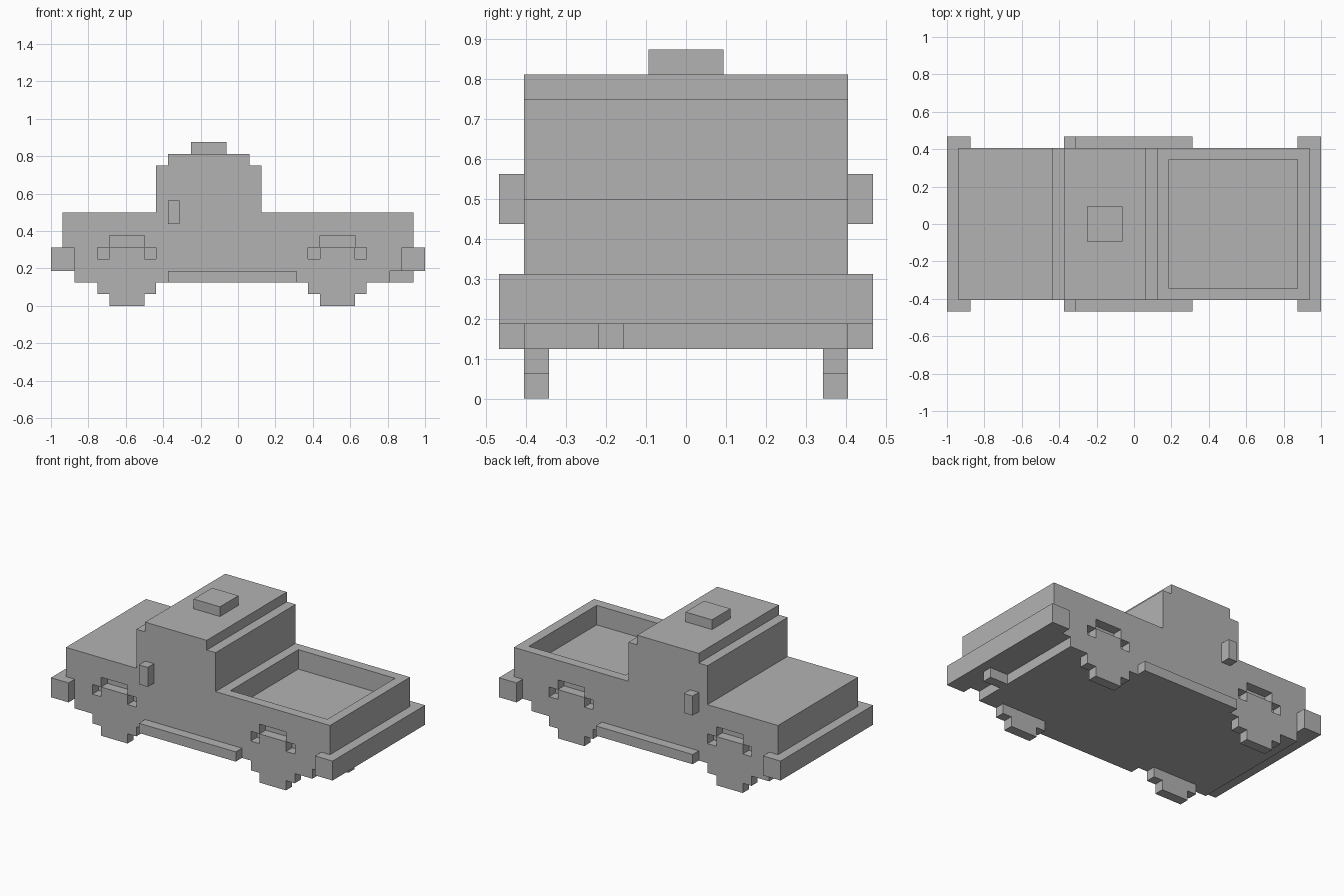
import bpy
import bmesh

U = 1 / 16  # one block
HALF = 6.5  # half width of the body, in blocks
OUTER = 7.5  # half width over bumpers, boards and mirrors

cube = bpy.data.objects.get("Cube")
if cube:
    bpy.data.objects.remove(cube, do_unlink=True)

grey = bpy.data.materials.new("plain grey")
grey.use_nodes = True
colour = (0.45, 0.45, 0.45, 1)
grey.diffuse_color = colour
grey.node_tree.nodes["Principled BSDF"].inputs["Base Color"].default_value = colour


def prism(name, profile, y0, y1):
    """Extrude a side profile (x, z in blocks) from y0 to y1."""
    bm = bmesh.new()
    face = bm.faces.new([bm.verts.new((x * U, y0 * U, z * U)) for x, z in profile])
    new = bmesh.ops.extrude_face_region(bm, geom=[face])["geom"]
    verts = [v for v in new if isinstance(v, bmesh.types.BMVert)]
    bmesh.ops.translate(bm, verts=verts, vec=(0, (y1 - y0) * U, 0))
    bmesh.ops.recalc_face_normals(bm, faces=bm.faces)
    mesh = bpy.data.meshes.new(name)
    bm.to_mesh(mesh)
    bm.free()
    mesh.materials.append(grey)
    obj = bpy.data.objects.new(name, mesh)
    bpy.context.collection.objects.link(obj)
    return obj


def rect(x0, x1, z0, z1):
    return [(x0, z0), (x1, z0), (x1, z1), (x0, z1)]


def both_sides(name, profile, y0, y1):
    return [prism("right_" + name, profile, -y1, -y0),
            prism("left_" + name, profile, y0, y1)]


# Body with stepped underside
body = prism("body", [(-14, 2), (13, 2), (13, 3), (15, 3),
                      (15, 8), (-15, 8), (-15, 3), (-14, 3)], -HALF, HALF)

# Hollow for the cargo bed
cutters = [prism("bed_cutter", rect(3, 14, 6, 9), -5.5, 5.5)]

# Wheel arches and stepped round wheels
for end, cx in (("front", -9.5), ("rear", 8.5)):
    arch = [(-2.5, 1), (2.5, 1), (2.5, 5), (1.5, 5),
            (1.5, 6), (-1.5, 6), (-1.5, 5), (-2.5, 5)]
    cutters += both_sides(end + "_arch_cutter", [(cx + x, z) for x, z in arch], 5.5, 7)
    half = [(1.5, 0), (1.5, 1), (2.5, 1), (2.5, 4), (1.5, 4), (1.5, 5)]
    wheel = [(cx + x, z) for x, z in half] + [(cx - x, z) for x, z in reversed(half)]
    both_sides(end + "_wheel", wheel, 5.5, HALF)

# Cut the body, then drop the cutters
for cutter in cutters:
    cutter.hide_render = True
    mod = body.modifiers.new(cutter.name, "BOOLEAN")
    mod.operation = "DIFFERENCE"
    mod.solver = "EXACT"
    mod.object = cutter
bpy.context.view_layer.update()
graph = bpy.context.evaluated_depsgraph_get()
cut_mesh = bpy.data.meshes.new_from_object(body.evaluated_get(graph))
body.modifiers.clear()
body.data = cut_mesh
for cutter in cutters:
    bpy.data.objects.remove(cutter, do_unlink=True)

# Cab with stepped roof, and the roof light
prism("cab", [(-7, 8), (2, 8), (2, 12), (1, 12),
              (1, 13), (-6, 13), (-6, 12), (-7, 12)], -HALF, HALF)
prism("roof_light", rect(-4, -1, 13, 14), -1.5, 1.5)

# Bumpers, wrapping round the body corners
prism("front_bumper", rect(-16, -14, 3, 5), -OUTER, OUTER)
prism("rear_bumper", rect(14, 16, 3, 5), -OUTER, OUTER)

# Side parts
both_sides("running_board", rect(-6, 5, 2, 3), HALF, OUTER)
both_sides("mirror", rect(-6, -5, 7, 9), HALF, OUTER)

# Exhaust under the tail
prism("exhaust_pipe", rect(13, 15, 2, 3), -3.5, -2.5)
